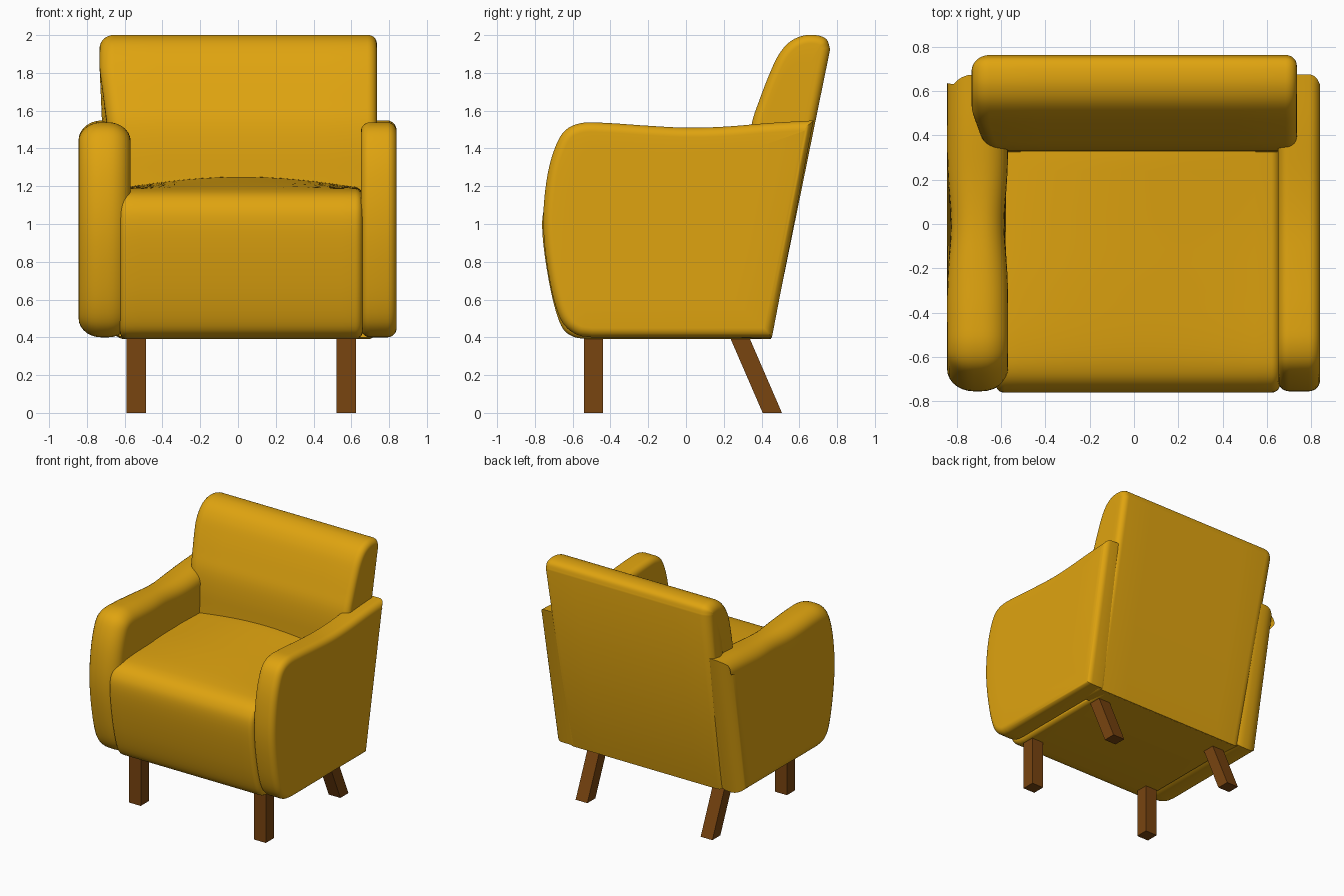
import bpy, bmesh, math
from mathutils import Vector

if "Cube" in bpy.data.objects:
    bpy.data.objects.remove(bpy.data.objects["Cube"])


def material(name, rgb):
    m = bpy.data.materials.new(name)
    m.diffuse_color = (*rgb, 1)
    m.use_nodes = True
    m.node_tree.nodes["Principled BSDF"].inputs["Base Color"].default_value = m.diffuse_color
    return m


FABRIC = material("mustard fabric", (0.74, 0.37, 0.005))
WOOD = material("brown wood", (0.19, 0.058, 0.005))


def spline(pts, n=5):
    """Smooth open curve through 2D points."""
    p = [Vector(q) for q in pts]
    p = [2 * p[0] - p[1]] + p + [2 * p[-1] - p[-2]]
    out = []
    for i in range(1, len(p) - 2):
        a, b, c, d = p[i - 1:i + 3]
        for k in range(n):
            t = k / n
            out.append(0.5 * (2 * b + (c - a) * t + (2 * a - 5 * b + 4 * c - d) * t * t
                              + (3 * b - a - 3 * c + d) * t ** 3))
    out.append(p[-2])
    return out


def inset(loop, d):
    """Shrink a clockwise (y, z) loop by d with mitred corners."""
    res = []
    for i, p in enumerate(loop):
        t0 = (p - loop[i - 1]).normalized()
        t1 = (loop[(i + 1) % len(loop)] - p).normalized()
        n0, n1 = Vector((t0.y, -t0.x)), Vector((t1.y, -t1.x))
        res.append(p + (n0 + n1) * (d / max(0.4, 1 + n0.dot(n1))))
    return res


def cushion(name, loop, x0, x1, left, right, mid=1, deform=None):
    """Side profile stretched from x0 to x1; left/right = (depth, inset) of edge rounding."""
    steps = 7
    st = []
    for k in range(steps + 1):
        a = math.pi / 2 * k / steps
        st.append((x0 + left[0] * (1 - math.cos(a)), left[1] * (1 - math.sin(a))))
    xa, xb = x0 + left[0], x1 - right[0]
    st += [(xa + (xb - xa) * k / mid, 0) for k in range(1, mid)]
    for k in range(steps + 1):
        a = math.pi / 2 * k / steps
        st.append((xb + right[0] * math.sin(a), right[1] * (1 - math.cos(a))))
    rings = [[(x, p.x, p.y) for p in inset(loop, d)] for x, d in st]

    # flat sides get inner rings so that they can be bent
    def inner(ring):
        c = sum((Vector(v) for v in ring), Vector()) / len(ring)
        return [[tuple(c + (Vector(v) - c) * s) for v in ring] for s in (0.75, 0.5, 0.25)]
    rings = inner(rings[0])[::-1] + rings + inner(rings[-1])

    bm = bmesh.new()
    vs = [[bm.verts.new(deform(*v) if deform else v) for v in r] for r in rings]
    n = len(loop)
    for r, s in zip(vs, vs[1:]):
        for i in range(n):
            j = (i + 1) % n
            bm.faces.new((r[i], r[j], s[j], s[i]))
    bm.faces.new(vs[0])
    bm.faces.new(vs[-1])
    finish(bm, name, FABRIC)


def finish(bm, name, mat, smooth=True):
    bmesh.ops.recalc_face_normals(bm, faces=bm.faces)
    me = bpy.data.meshes.new(name)
    bm.to_mesh(me)
    bm.free()
    me.materials.append(mat)
    if smooth:
        me.shade_smooth()
        me.set_sharp_from_angle(angle=math.radians(40))
    ob = bpy.data.objects.new(name, me)
    bpy.context.collection.objects.link(ob)


def clamp(v):
    return max(0.0, min(1.0, v))


# Arms: one side profile, slim and flat on the right, plump on the left
arm = spline([(-0.50, 0.40), (-0.58, 0.415), (-0.655, 0.48), (-0.705, 0.62), (-0.745, 0.85),
              (-0.755, 1.05), (-0.735, 1.25), (-0.695, 1.40), (-0.64, 1.495), (-0.55, 1.535),
              (-0.42, 1.535), (-0.2, 1.52), (0.0, 1.51), (0.2, 1.515), (0.45, 1.535),
              (0.675, 1.548)]) + [Vector((0.455, 0.40))]
cushion("right_arm", arm, 0.65, 0.84, (0.05, 0.05), (0.05, 0.05))


def pinch(x, y, z):
    c = -0.706
    return c + (x - c) * (1 - 0.13 * math.exp(-(y / 0.18) ** 2)), y, z


cushion("left_arm", arm, -0.844, -0.568, (0.12, 0.1), (0.12, 0.1), deform=pinch)

# Seat: block with rounded front, crowned toward the back
seat = spline([(-0.52, 0.39), (-0.60, 0.405), (-0.66, 0.46), (-0.71, 0.62), (-0.75, 0.85),
               (-0.761, 1.02), (-0.735, 1.11), (-0.67, 1.165), (-0.55, 1.185), (-0.3, 1.19),
               (0.0, 1.19), (0.2, 1.19), (0.40, 1.19)]) + [Vector((0.44, 0.39))]


def crown(x, y, z):
    lift = 0.06 * math.cos(math.pi * clamp(abs(x - 0.018) / 0.65) / 2) * clamp((y + 0.65) / 0.95)
    return x, y, z + lift * clamp((z - 0.9) / 0.25)


cushion("seat", seat, -0.625, 0.66, (0.04, 0.04), (0.04, 0.04), mid=16, deform=crown)

# Backrest: leaning slab, left side tucks in below the top
back = spline([(0.25, 0.40), (0.31, 0.8), (0.326, 1.2), (0.332, 1.4), (0.35, 1.54),
               (0.39, 1.66), (0.44, 1.79), (0.49, 1.895), (0.55, 1.965), (0.625, 1.998),
               (0.70, 1.998), (0.746, 1.975), (0.763, 1.925)]) + [Vector((0.45, 0.39))]


def tuck(x, y, z):
    side = clamp((-0.4 - x) / 0.2)
    return x + side * 0.06 * clamp((1.82 - z) / 0.45), y, z


cushion("backrest", back, -0.733, 0.735, (0.08, 0.07), (0.05, 0.045), mid=6, deform=tuck)


# Legs: square posts, the rear ones raked backward
def leg(name, x, y_foot, y_top):
    bm = bmesh.new()
    bmesh.ops.create_cube(bm, size=1)
    for v in bm.verts:
        top = v.co.z > 0
        v.co = (x + v.co.x * 0.104, (y_top if top else y_foot) + v.co.y * 0.102,
                0.42 if top else 0)
    finish(bm, name, WOOD, smooth=False)


for side, x in (("left", -0.538), ("right", 0.574)):
    leg("front_leg_" + side, x, -0.49, -0.49)
    leg("back_leg_" + side, x, 0.457, 0.275)
